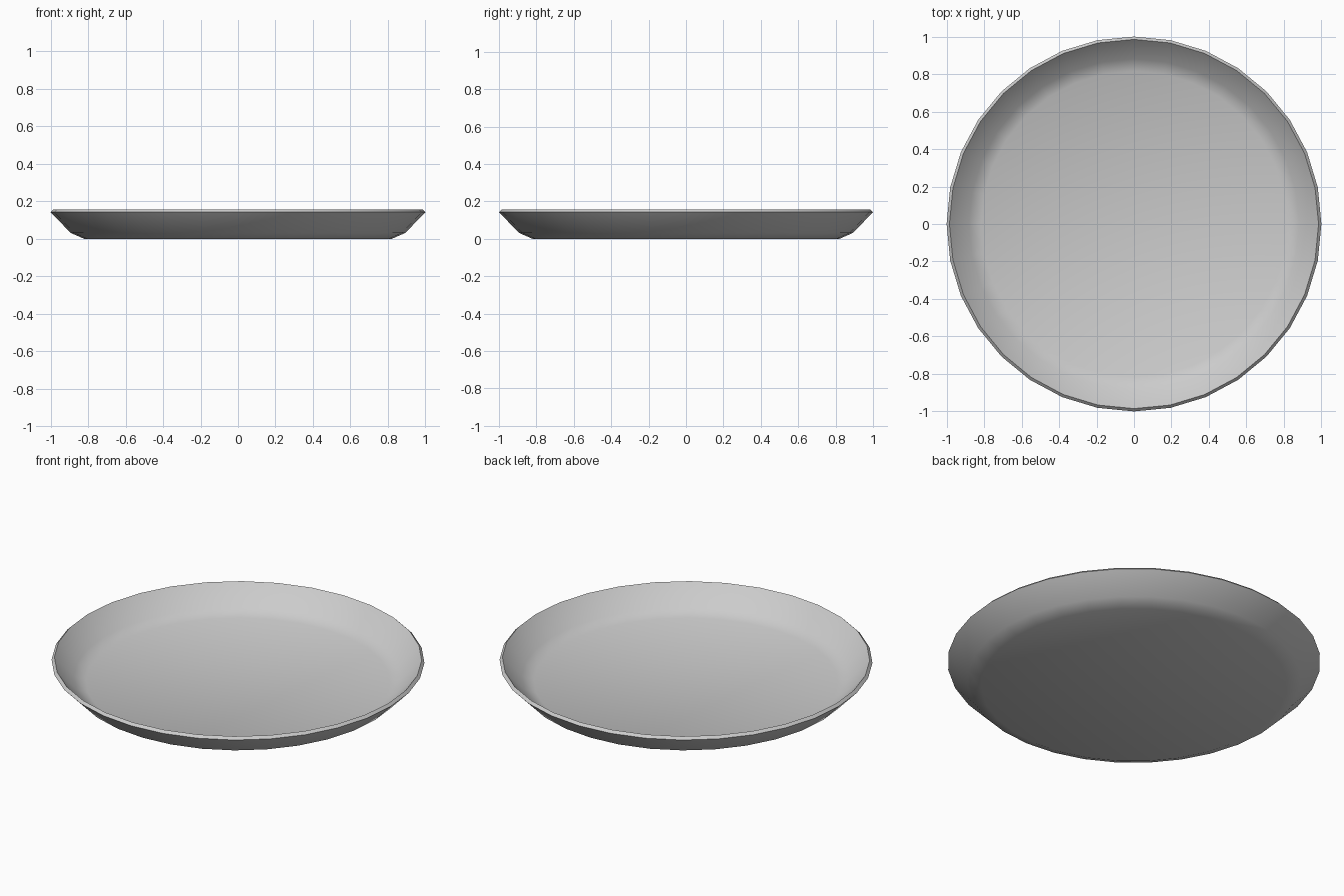
import bpy, bmesh, math

if "Cube" in bpy.data.objects:
    bpy.data.objects.remove(bpy.data.objects["Cube"])

SIDES = 32
# Outer wall bottom to rim, then inner wall rim to floor (radius, height)
PROFILE = [(0.82, 0.0), (0.893, 0.032), (1.0, 0.143),
           (0.985, 0.158), (0.881, 0.05), (0.816, 0.02)]

# Shallow plate: lathed profile closed by a base and an inner floor
bm = bmesh.new()
rings = []
for r, z in PROFILE:
    angles = [2 * math.pi * i / SIDES for i in range(SIDES)]
    rings.append([bm.verts.new((r * math.cos(a), r * math.sin(a), z)) for a in angles])
for lower, upper in zip(rings, rings[1:]):
    for i in range(SIDES):
        j = (i + 1) % SIDES
        bm.faces.new((lower[i], lower[j], upper[j], upper[i]))
bm.faces.new(rings[0][::-1])
bm.faces.new(rings[-1])
bmesh.ops.recalc_face_normals(bm, faces=bm.faces)

mesh = bpy.data.meshes.new("plate")
bm.to_mesh(mesh)
bm.free()
plate = bpy.data.objects.new("plate", mesh)
bpy.context.collection.objects.link(plate)

# Smooth walls with a crisp rim
bpy.context.view_layer.objects.active = plate
plate.select_set(True)
bpy.ops.object.shade_smooth_by_angle(angle=math.radians(50))
